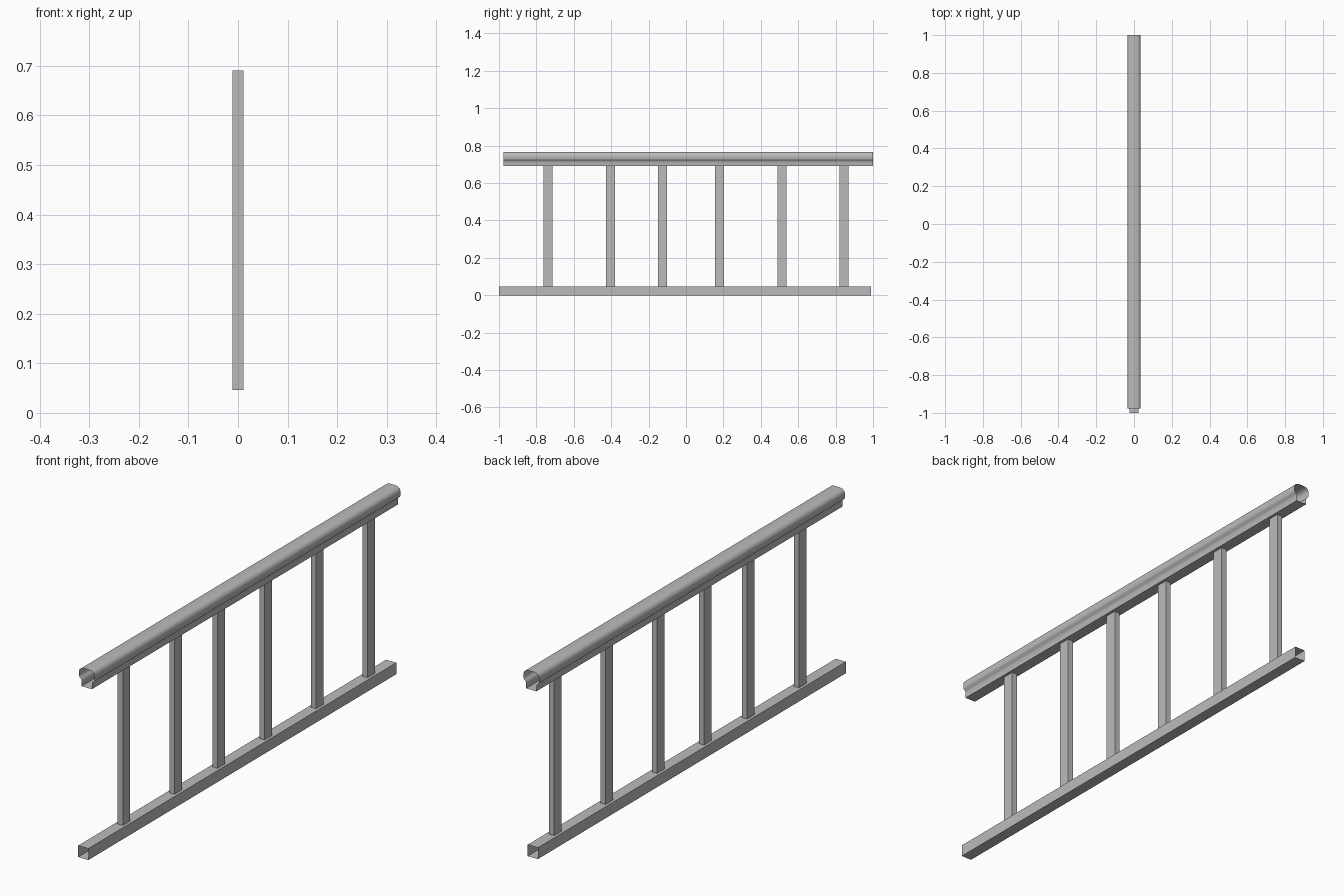
import bpy
import bmesh
import math

cube = bpy.data.objects.get("Cube")
if cube:
    bpy.data.objects.remove(cube, do_unlink=True)

# Single painted-metal colour
grey = bpy.data.materials.new("grey metal")
grey.use_nodes = True
grey.diffuse_color = (0.5, 0.5, 0.5, 1)
grey.node_tree.nodes["Principled BSDF"].inputs["Base Color"].default_value = (0.5, 0.5, 0.5, 1)


def open_tube(name, profile, place, start, end):
    """Sweep a closed profile from start to end, leaving both ends open."""
    bm = bmesh.new()
    rings = [[bm.verts.new(place(a, b, t)) for a, b in profile] for t in (start, end)]
    n = len(profile)
    for i in range(n):
        j = (i + 1) % n
        bm.faces.new((rings[0][i], rings[0][j], rings[1][j], rings[1][i]))
    # Point every face away from the tube's axis
    middle = sum((v.co for v in bm.verts), bm.verts[:][0].co * 0) / len(bm.verts)
    bm.normal_update()
    if sum(f.normal.dot(f.calc_center_median() - middle) for f in bm.faces) < 0:
        bmesh.ops.reverse_faces(bm, faces=bm.faces[:])
    mesh = bpy.data.meshes.new(name)
    bm.to_mesh(mesh)
    bm.free()
    mesh.materials.append(grey)
    obj = bpy.data.objects.new(name, mesh)
    bpy.context.collection.objects.link(obj)
    return obj


def rectangle(half_w, low, high):
    return [(-half_w, low), (half_w, low), (half_w, high), (-half_w, high)]


def along_y(a, b, t):
    return (a, t, b)


def along_z(a, b, t):
    return (a, b, t)


# Bottom rail: square open tube
open_tube("bottom_rail", rectangle(0.023, 0, 0.047), along_y, -1, 0.99)

# Handrail: rounded cap above a narrower channel
half = [(0.023, 0.69), (0.023, 0.713), (0.026, 0.719), (0.032, 0.724), (0.035, 0.73),
        (0.035, 0.748), (0.032, 0.757), (0.025, 0.763), (0.013, 0.766)]
profile = half + [(-x, z) for x, z in reversed(half)]
handrail = open_tube("handrail", profile, along_y, -0.977, 1)
bpy.ops.object.select_all(action='DESELECT')
handrail.select_set(True)
bpy.context.view_layer.objects.active = handrail
bpy.ops.object.shade_smooth_by_angle(angle=math.radians(60))

# Balusters between the rails
for i, y in enumerate((-0.737, -0.403, -0.125, 0.18, 0.513, 0.845)):
    open_tube(f"baluster_{i + 1}", rectangle(0.0115, y - 0.024, y + 0.024), along_z, 0.046, 0.691)
